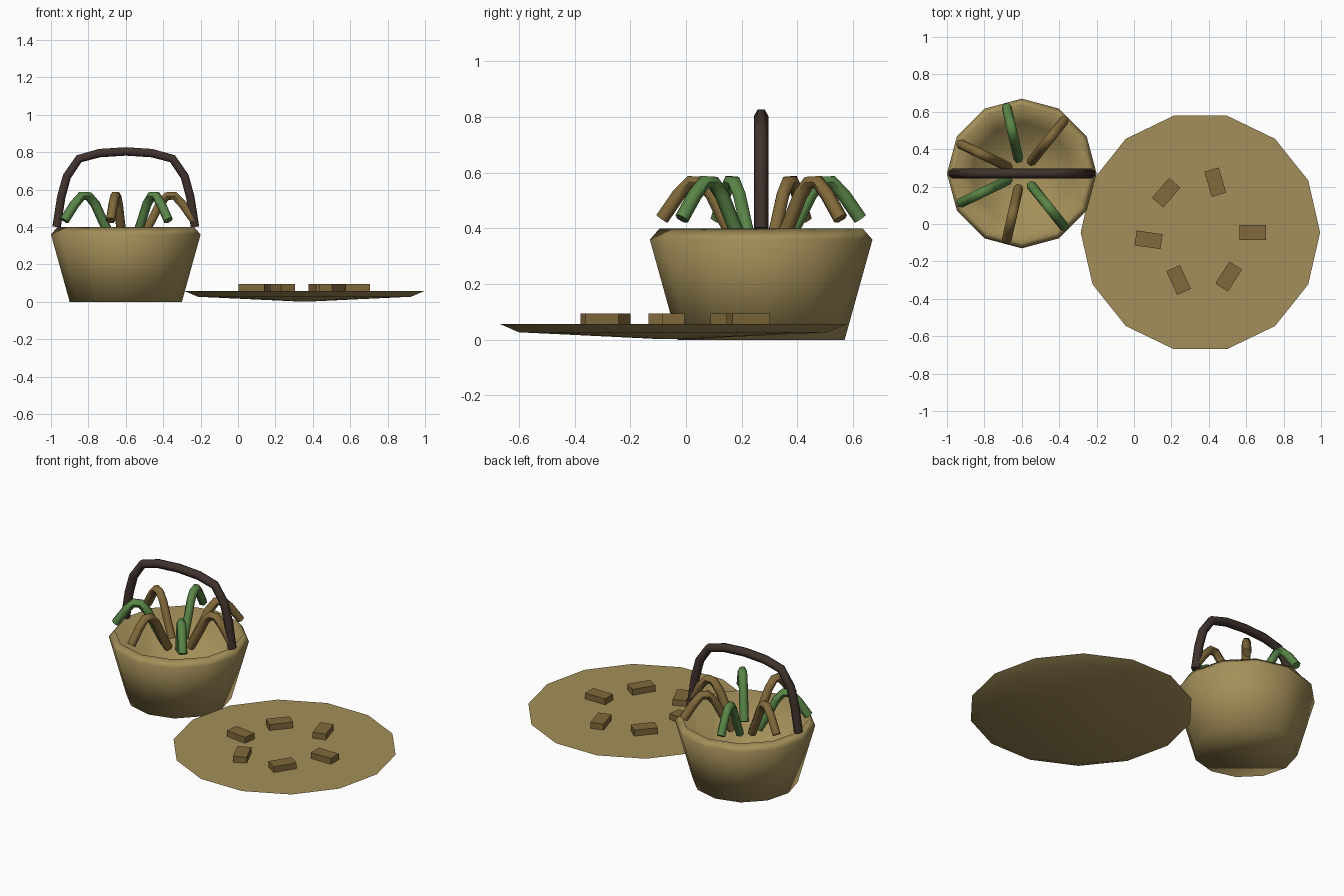
import bpy, math
from mathutils import Vector

cube = bpy.data.objects.get("Cube")
if cube:
    bpy.data.objects.remove(cube, do_unlink=True)


def material(name, rgb):
    m = bpy.data.materials.new(name)
    m.use_nodes = True
    m.diffuse_color = (*rgb, 1)
    m.node_tree.nodes["Principled BSDF"].inputs["Base Color"].default_value = (*rgb, 1)
    return m


TAN = material("straw tan", (0.37, 0.275, 0.10))
BROWN = material("dry brown", (0.22, 0.14, 0.043))
GREEN = material("herb green", (0.10, 0.235, 0.063))
DARK = material("dark wood", (0.05, 0.032, 0.026))

BASKET = Vector((-0.6, 0.27, 0))
TRAY = Vector((0.355, -0.045, 0))


def add_mesh(name, verts, faces, mat, loc):
    me = bpy.data.meshes.new(name)
    me.from_pydata(verts, [], faces)
    me.materials.append(mat)
    ob = bpy.data.objects.new(name, me)
    ob.location = loc
    bpy.context.collection.objects.link(ob)
    return ob


def lathe(name, profile, sides, mat, loc):
    """Turn a (radius, height) profile, closing both ends with one face."""
    verts, faces = [], []
    for r, z in profile:
        for i in range(sides):
            a = math.tau * i / sides
            verts.append((r * math.cos(a), r * math.sin(a), z))
    for k in range(len(profile) - 1):
        for i in range(sides):
            j = (i + 1) % sides
            a, b = k * sides, (k + 1) * sides
            faces.append((a + i, a + j, b + j, b + i))
    last = (len(profile) - 1) * sides
    faces.append(tuple(reversed(range(sides))))
    faces.append(tuple(range(last, last + sides)))
    return add_mesh(name, verts, faces, mat, loc)


def tube(name, points, radius, mat, loc, turn=0):
    """Sweep a round section along points in the local xz plane."""
    cu = bpy.data.curves.new(name, "CURVE")
    cu.dimensions = "3D"
    sp = cu.splines.new("POLY")
    sp.points.add(len(points) - 1)
    for p, (x, z) in zip(sp.points, points):
        p.co = (x, 0, z, 1)
    cu.bevel_depth = radius
    cu.bevel_resolution = 1
    cu.use_fill_caps = True
    cu.materials.append(mat)
    ob = bpy.data.objects.new(name, cu)
    ob.location = loc
    ob.rotation_euler.z = turn
    bpy.context.collection.objects.link(ob)
    select(ob)
    bpy.ops.object.convert(target="MESH")
    bpy.ops.object.shade_smooth_by_angle(angle=math.radians(62))


def select(ob):
    bpy.ops.object.select_all(action="DESELECT")
    ob.select_set(True)
    bpy.context.view_layer.objects.active = ob


# Basket: tapered outside, sloping rim, hollow inside
basket = lathe("basket", [(0.3, 0), (0.4, 0.36), (0.365, 0.4), (0.27, 0.05)], 12, TAN, BASKET)
basket.data.polygons.foreach_set("use_smooth", [True] * len(basket.data.polygons))

# Arched handle, mirrored from one half
half = [(0.37, 0.4), (0.345, 0.56), (0.315, 0.67), (0.25, 0.765), (0.14, 0.795)]
arch = [(-x, z) for x, z in half] + [(0, 0.804)] + half[::-1]
tube("basket_handle", arch, 0.026, DARK, BASKET)

# Drooping herb stems fanned around the basket
stem = [(0.08, 0.33), (0.135, 0.43), (0.18, 0.52), (0.22, 0.565),
        (0.26, 0.567), (0.305, 0.52), (0.365, 0.435)]
for i in range(7):
    mat = GREEN if i and i % 2 == 0 else BROWN
    tube(f"herb_stem_{i + 1}", stem, 0.026, mat, BASKET, math.tau * i / 7)

# Shallow drying tray
tray = lathe("drying_tray", [(0.04, 0.002), (0.57, 0.027), (0.64, 0.057)], 14, TAN, TRAY)
select(tray)
bpy.ops.object.shade_smooth_by_angle(angle=math.radians(30))

# Dried pieces in a ring on the tray
for i in range(6):
    pos = TRAY + Vector((0.28 * math.cos(-i), 0.28 * math.sin(-i), 0.073))
    bpy.ops.mesh.primitive_cube_add(size=1, location=pos, rotation=(0, 0, i))
    piece = bpy.context.object
    piece.name = f"dried_piece_{i + 1}"
    piece.scale = (0.14, 0.08, 0.042)
    piece.data.materials.append(BROWN)
